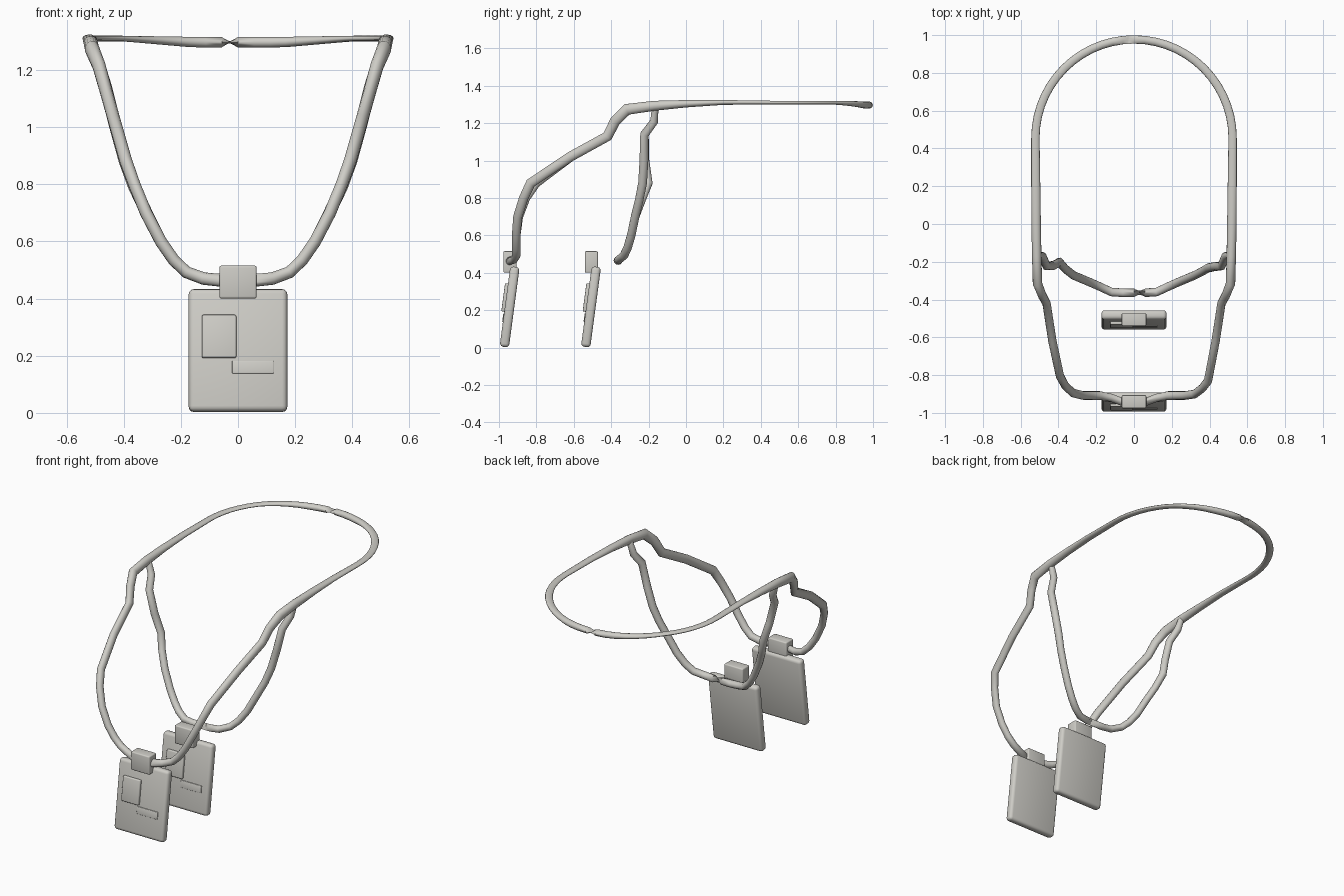
import bpy, bmesh, math
from mathutils import Vector, Matrix

cube = bpy.data.objects.get("Cube")
if cube:
    bpy.data.objects.remove(cube, do_unlink=True)

COLOUR = (0.62, 0.61, 0.57, 1)
grey = bpy.data.materials.new("warm light grey")
grey.use_nodes = True
grey.diffuse_color = COLOUR
grey.node_tree.nodes["Principled BSDF"].inputs["Base Color"].default_value = COLOUR


def finish(bm, name, angle=40):
    bmesh.ops.recalc_face_normals(bm, faces=bm.faces)
    mesh = bpy.data.meshes.new(name)
    bm.to_mesh(mesh)
    bm.free()
    mesh.materials.append(grey)
    obj = bpy.data.objects.new(name, mesh)
    bpy.context.collection.objects.link(obj)
    bpy.ops.object.select_all(action='DESELECT')
    obj.select_set(True)
    bpy.context.view_layer.objects.active = obj
    bpy.ops.object.shade_smooth_by_angle(angle=math.radians(angle))
    return obj


def strap(name, points, start_normal, sides=14):
    """Oval tube along x, y, z, half width, half height, right-side y shift."""
    bm = bmesh.new()
    for side in (1, -1):
        path = [Vector((side * x, y + (dy if side < 0 else 0), z))
                for x, y, z, w, h, dy in points]
        across = Vector(start_normal)
        rings = []
        last = len(path) - 1
        for i, p in enumerate(path):
            ahead = (path[min(i + 1, last)] - p).normalized()
            behind = (p - path[max(i - 1, 0)]).normalized()
            tangent = (ahead + behind).normalized()
            if abs(p.x) < 0.001:
                tangent = Vector((1, 0, 0))
            across = (across - tangent * across.dot(tangent)).normalized()
            over = tangent.cross(across)
            w, h = points[i][3:5]
            rings.append([bm.verts.new(p + across * w * math.cos(a) + over * h * math.sin(a))
                          for a in (math.tau * k / sides for k in range(sides))])
        for a, b in zip(rings, rings[1:]):
            for k in range(sides):
                n = (k + 1) % sides
                bm.faces.new((a[k], a[n], b[n], b[k]))
    bmesh.ops.remove_doubles(bm, verts=bm.verts, dist=0.0005)
    return finish(bm, name, 60)


def box(name, size, centre, bevel, tilt=0, pivot=(0, 0, 0)):
    """Rounded box, leaned back about a pivot on the x axis."""
    bm = bmesh.new()
    bmesh.ops.create_cube(bm, size=1)
    bmesh.ops.scale(bm, vec=size, verts=bm.verts)
    bmesh.ops.bevel(bm, geom=bm.edges[:], offset=bevel, segments=3,
                    profile=0.5, affect='EDGES')
    bmesh.ops.translate(bm, vec=centre, verts=bm.verts)
    bmesh.ops.rotate(bm, cent=pivot, matrix=Matrix.Rotation(tilt, 3, 'X'), verts=bm.verts)
    return finish(bm, name)


# Outer strap: flattened neck arc, then shoulders and front drop
neck = []
for i in range(15):
    a = math.pi / 2 * (1 - i / 14)
    x = 0.522 * math.cos(a)
    t = min(1, max(0, x - 0.15) / 0.25)
    neck.append((x, 0.455 + 0.522 * math.sin(a), 1.297 + 0.013 * t,
                 0.022, 0.019 - 0.009 * t, 0))
front = [
    (0.52, 0.2, 1.311, 0.024, 0.013, 0),
    (0.518, 0, 1.304, 0.025, 0.02, 0),
    (0.515, -0.17, 1.293, 0.025, 0.027, 0),
    (0.511, -0.315, 1.274, 0.025, 0.031, 0),
    (0.486, -0.378, 1.213, 0.023, 0.029, 0),
    (0.463, -0.42, 1.13, 0.022, 0.028, 0),
    (0.432, -0.62, 1.02, 0.022, 0.027, 0),
    (0.392, -0.83, 0.88, 0.022, 0.027, 0.025),
    (0.363, -0.868, 0.8, 0.021, 0.025, 0.01),
    (0.322, -0.9, 0.7, 0.021, 0.024, 0.005),
    (0.27, -0.908, 0.6, 0.021, 0.023, 0),
    (0.225, -0.908, 0.535, 0.021, 0.023, 0),
    (0.18, -0.908, 0.492, 0.021, 0.023, 0),
    (0.12, -0.92, 0.47, 0.022, 0.021, 0),
    (0.06, -0.943, 0.464, 0.023, 0.02, 0),
    (0, -0.943, 0.464, 0.023, 0.02, 0),
]
strap("outer_strap", neck + front, (0, 1, 0))

# Inner strap hanging from the shoulders
inner = [
    (0.508, -0.165, 1.285, 0.018, 0.018, 0),
    (0.485, -0.17, 1.21, 0.022, 0.022, 0),
    (0.463, -0.222, 1.14, 0.022, 0.024, 0),
    (0.428, -0.225, 1.0, 0.022, 0.024, 0.005),
    (0.395, -0.232, 0.88, 0.022, 0.024, 0.03),
    (0.363, -0.25, 0.79, 0.021, 0.023, 0.012),
    (0.32, -0.272, 0.7, 0.021, 0.023, 0),
    (0.27, -0.293, 0.6, 0.021, 0.023, 0),
    (0.225, -0.312, 0.535, 0.021, 0.023, 0),
    (0.18, -0.332, 0.492, 0.021, 0.023, 0),
    (0.12, -0.36, 0.47, 0.021, 0.023, 0),
    (0.06, -0.364, 0.464, 0.021, 0.023, 0),
    (0, -0.364, 0.464, 0.02, 0.023, 0),
]
strap("inner_strap", inner, (1, 0, 0))

# Two badges, each with a clip, portrait panel and text strip
TILT = -math.radians(7.6)
for prefix, y in (("front", -0.943), ("rear", -0.508)):
    mid = Vector((0, y, 0.218))
    box(prefix + "_badge", (0.345, 0.05, 0.432), mid, 0.018, TILT, mid)
    box(prefix + "_portrait_panel", (0.12, 0.03, 0.152),
        mid + Vector((-0.066, -0.026, 0.046)), 0.006, TILT, mid)
    box(prefix + "_text_strip", (0.145, 0.008, 0.045),
        mid + Vector((0.052, -0.025, -0.062)), 0.003, TILT, mid)
    box(prefix + "_clip", (0.13, 0.07, 0.115), (0, y + 0.002, 0.458), 0.007)
